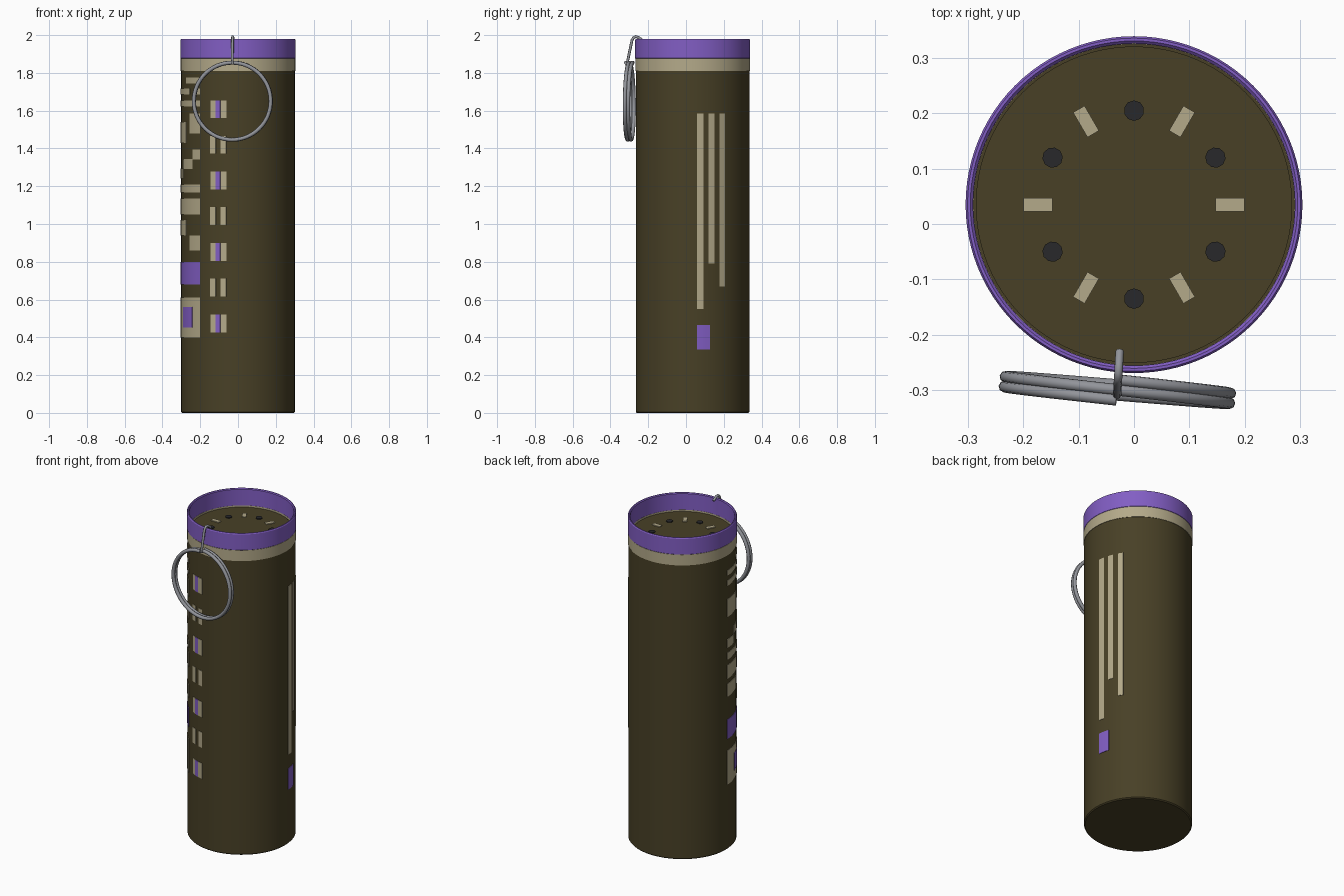
import bpy, bmesh, math
from mathutils import Vector

if "Cube" in bpy.data.objects:
    bpy.data.objects.remove(bpy.data.objects["Cube"])

CY = 0.035      # cylinder axis offset in y
R = 0.301       # body radius
FLOOR = 1.868   # recessed top face


def material(name, rgb):
    m = bpy.data.materials.new(name)
    lin = [(c / 255 / 12.92 if c < 11 else ((c / 255 + 0.055) / 1.055) ** 2.4) for c in rgb]
    m.diffuse_color = (*lin, 1)
    m.use_nodes = True
    m.node_tree.nodes["Principled BSDF"].inputs["Base Color"].default_value = m.diffuse_color
    return m


OLIVE = material("olive", (72, 64, 38))
CREAM = material("cream", (180, 170, 138))
PURPLE = material("purple", (130, 94, 196))
STEEL = material("steel", (146, 148, 154))
BLACK = material("black", (40, 40, 43))


def finish(name, bm, mat, smooth=True):
    bmesh.ops.recalc_face_normals(bm, faces=bm.faces)
    me = bpy.data.meshes.new(name)
    bm.to_mesh(me)
    bm.free()
    me.materials.append(mat)
    ob = bpy.data.objects.new(name, me)
    bpy.context.collection.objects.link(ob)
    if smooth:
        bpy.ops.object.select_all(action='DESELECT')
        ob.select_set(True)
        bpy.context.view_layer.objects.active = ob
        bpy.ops.object.shade_smooth_by_angle(angle=math.radians(30))
    return ob


def lathe(name, profile, mat, closed=False, seg=96):
    """Spin an (r, z) profile around the cylinder axis."""
    bm = bmesh.new()
    vs = [bm.verts.new((r, CY, z)) for r, z in profile]
    n = len(vs)
    edges = [bm.edges.new((vs[i], vs[(i + 1) % n])) for i in range(n if closed else n - 1)]
    bmesh.ops.spin(bm, geom=vs + edges, cent=(0, CY, 0), axis=(0, 0, 1),
                   angle=2 * math.pi, steps=seg, use_merge=True)
    bmesh.ops.remove_doubles(bm, verts=bm.verts, dist=1e-5)
    return finish(name, bm, mat)


def add_patch(bm, a0, a1, z0, z1, lift):
    """Thin curved plate between two angles, hugging the body."""
    n = max(1, round((a1 - a0) / math.radians(4)))
    rings = []
    for i in range(n + 1):
        a = a0 + (a1 - a0) * i / n
        rings.append([bm.verts.new((r * math.cos(a), CY + r * math.sin(a), z))
                      for r, z in ((R - .003, z0), (R + lift, z0), (R + lift, z1), (R - .003, z1))])
    for p, q in zip(rings, rings[1:]):
        for k in range(4):
            bm.faces.new((p[k], q[k], q[(k + 1) % 4], p[(k + 1) % 4]))
    bm.faces.new(rings[0])
    bm.faces.new(rings[-1])


def decals(name, rects, mat, to_angle, lift=.0025):
    bm = bmesh.new()
    for u0, u1, z0, z1 in rects:
        a0, a1 = sorted((to_angle(u0), to_angle(u1)))
        add_patch(bm, a0, a1, z0, z1, lift)
    finish(name, bm, mat)


def front(x):
    return -math.pi / 2 + math.asin(max(-.9998, x / R))


def right(y):
    return math.asin((y - CY) / R)


# Main tube, collar band and rim
lathe("body", [(0, 0), (R - .006, 0), (R, .006), (R, 1.84), (.292, 1.84), (.292, FLOOR - .004),
               (.286, FLOOR - .004), (.286, FLOOR), (0, FLOOR)], OLIVE)
lathe("collar_band", [(.29, 1.81), (.3035, 1.81), (.3035, 1.876), (.29, 1.876)], CREAM, True)
lathe("rim", [(.291, 1.86), (.30, 1.875), (.3045, 1.878), (.3045, 1.974), (.301, 1.98),
              (.296, 1.98), (.291, 1.975)], PURPLE, True)

# Front column of alternating markers
full = [1.56 - .378 * i for i in range(4)]
split = [1.372 - .378 * i for i in range(3)]
decals("front_squares", [(-.145, -.06, z, z + .095) for z in full], CREAM, front)
decals("front_square_bars", [(-.119, -.093, z, z + .095) for z in full], PURPLE, front, .0035)
decals("front_split_squares", [(x, x + .029, z, z + .095) for z in split
                               for x in (-.146, -.091)], CREAM, front)

# Left cluster of blocks
E, I = -.301, -.2
decals("left_blocks", [
    (-.272, I, 1.745, 1.775), (E, -.255, 1.685, 1.717), (-.22, I, 1.685, 1.717),
    (E, I, 1.622, 1.655), (E, -.272, 1.43, 1.54), (-.255, I, 1.48, 1.585),
    (-.24, I, 1.342, 1.395), (-.288, -.24, 1.292, 1.345), (E, -.288, 1.24, 1.293),
    (E, I, 1.167, 1.21), (E, I, 1.05, 1.135), (E, -.272, .94, 1.02),
    (-.255, I, .86, .94), (E, I, .40, .61)], CREAM, front)
decals("left_purple_block", [(E, I, .68, .80)], PURPLE, front)
decals("left_block_inset", [(-.288, -.24, .453, .56)], PURPLE, front, .0035)

# Right stripes
decals("right_stripes", [(.058, .093, .55, 1.585), (.119, .15, .79, 1.585),
                         (.177, .204, .67, 1.585)], CREAM, right)
decals("right_purple_block", [(.058, .125, .335, .465)], PURPLE, right)

# Ring of bars and dots on the recessed top
bars, dots = bmesh.new(), bmesh.new()
for i in range(6):
    for bm, a, r, prof in (
            (bars, i * 60, .1735, [(-.026, -.012), (.026, -.012), (.026, .012), (-.026, .012)]),
            (dots, i * 60 + 30, .17, [(.0185 * math.cos(k * math.pi / 5), .0185 * math.sin(k * math.pi / 5))
                                      for k in range(10)])):
        a = math.radians(a)
        pts = [((r + u) * math.cos(a) - v * math.sin(a),
                CY + (r + u) * math.sin(a) + v * math.cos(a)) for u, v in prof]
        lo = [bm.verts.new((x, y, FLOOR - .002)) for x, y in pts]
        hi = [bm.verts.new((x, y, FLOOR + .005)) for x, y in pts]
        bm.faces.new(lo)
        bm.faces.new(hi)
        for k in range(len(pts)):
            j = (k + 1) % len(pts)
            bm.faces.new((lo[k], lo[j], hi[j], hi[k]))
finish("top_bars", bars, CREAM, False)
finish("top_dots", dots, BLACK, False)


def wire(name, pts, radius, mat, res=2):
    cu = bpy.data.curves.new(name, 'CURVE')
    cu.dimensions = '3D'
    cu.bevel_depth = radius
    cu.bevel_resolution = res
    cu.use_fill_caps = True
    sp = cu.splines.new('POLY')
    sp.points.add(len(pts) - 1)
    for p, co in zip(sp.points, pts):
        p.co = (*co, 1)
    sp.use_smooth = True
    cu.materials.append(mat)
    ob = bpy.data.objects.new(name, cu)
    bpy.context.collection.objects.link(ob)


# Split key ring: two turns of wire, slightly turned
tilt = math.radians(-5.5)
coil = []
for i in range(129):
    t = i / 64
    a = math.pi / 2 + 2 * math.pi * t
    u, w = .204 * math.cos(a), .018 * (t - 1)
    coil.append(Vector((-.03 + u * math.cos(tilt) - w * math.sin(tilt),
                        -.3 + u * math.sin(tilt) + w * math.cos(tilt),
                        1.65 + .204 * math.sin(a))))
wire("key_ring", coil, .0105, STEEL)

# Hook over the rim
hook = [(-.305, 1.845), (-.309, 1.862), (-.297, 1.92), (-.286, 1.972), (-.279, 1.985),
        (-.268, 1.992), (-.255, 1.989), (-.243, 1.982), (-.23, 1.972)]
wire("hook", [(-.03 + .06 * (y + .3), y, z) for y, z in hook], .0075, STEEL)
